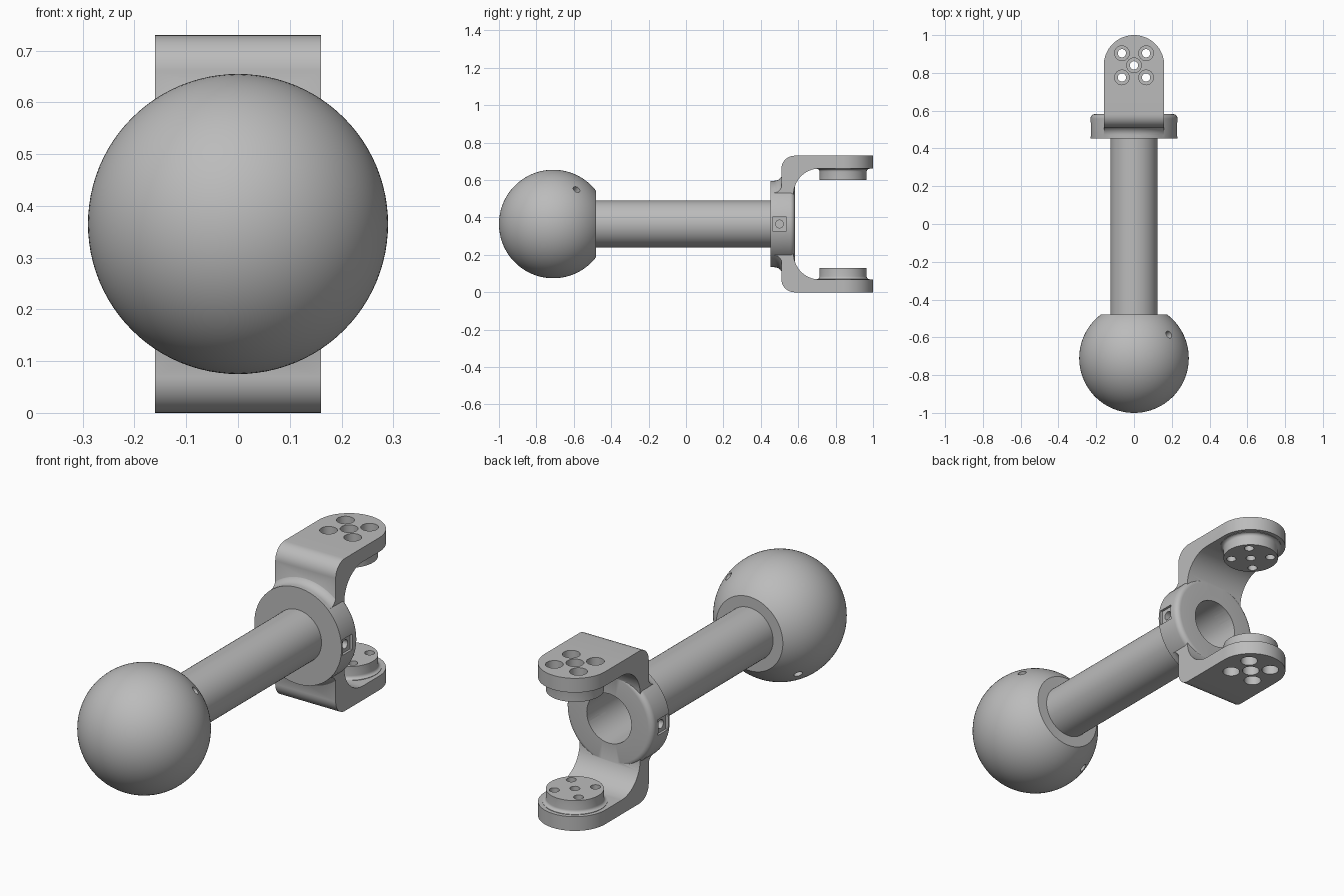
import bpy, bmesh
from math import cos, sin, pi, radians, sqrt
from mathutils import Matrix, Vector

if "Cube" in bpy.data.objects:
    bpy.data.objects.remove(bpy.data.objects["Cube"])

MID = 0.365          # height of the main axis
ALONG_Y = Matrix.Translation((0, 0, MID)) @ Matrix.Rotation(-pi / 2, 4, 'X')

metal = bpy.data.materials.new("grey_metal")
metal.use_nodes = True
GREY = (0.5, 0.5, 0.5, 1)
metal.diffuse_color = GREY
metal.node_tree.nodes["Principled BSDF"].inputs["Base Color"].default_value = GREY


def finish(name, bm, matrix=Matrix()):
    bmesh.ops.transform(bm, matrix=matrix, verts=bm.verts)
    bmesh.ops.recalc_face_normals(bm, faces=bm.faces)
    mesh = bpy.data.meshes.new(name)
    bm.to_mesh(mesh)
    bm.free()
    mesh.materials.append(metal)
    obj = bpy.data.objects.new(name, mesh)
    bpy.context.collection.objects.link(obj)
    return obj


def lathe(name, profile, matrix=Matrix(), steps=64, ring=False):
    """Spin (radius, height) points around z, then place with matrix."""
    bm = bmesh.new()
    verts = [bm.verts.new((r, 0, h)) for r, h in profile]
    edges = [bm.edges.new(p) for p in zip(verts, verts[1:])]
    if ring:
        edges.append(bm.edges.new((verts[-1], verts[0])))
    bmesh.ops.spin(bm, geom=verts + edges, cent=(0, 0, 0), axis=(0, 0, 1),
                   angle=2 * pi, steps=steps, use_merge=True)
    bmesh.ops.remove_doubles(bm, verts=bm.verts, dist=1e-5)
    return finish(name, bm, matrix)


def rod(name, r, h0, h1, matrix=Matrix(), steps=32):
    return lathe(name, [(0, h0), (r, h0), (r, h1), (0, h1)], matrix, steps)


def extrude(name, points, direction):
    bm = bmesh.new()
    face = bm.faces.new([bm.verts.new(p) for p in points])
    out = bmesh.ops.extrude_face_region(bm, geom=[face], use_keep_orig=True)
    moved = [v for v in out["geom"] if isinstance(v, bmesh.types.BMVert)]
    bmesh.ops.translate(bm, vec=direction, verts=moved)
    return finish(name, bm)


def box(name, size, centre):
    bm = bmesh.new()
    bmesh.ops.create_cube(bm, size=1)
    return finish(name, bm, Matrix.Translation(centre) @ Matrix.Diagonal((*size, 1)))


def arc(cx, cy, r, a0, a1, n=12):
    angles = [radians(a0 + (a1 - a0) * i / n) for i in range(n + 1)]
    return [(cx + r * cos(a), cy + r * sin(a)) for a in angles]


def combine(obj, other, operation):
    mod = obj.modifiers.new(operation.lower(), 'BOOLEAN')
    mod.operation, mod.object, mod.solver = operation, other, 'EXACT'
    bpy.context.view_layer.objects.active = obj
    bpy.ops.object.modifier_apply(modifier=mod.name)
    bpy.data.objects.remove(other)


def smooth(obj):
    bpy.ops.object.select_all(action='DESELECT')
    obj.select_set(True)
    bpy.context.view_layer.objects.active = obj
    bpy.ops.object.shade_smooth_by_angle(angle=radians(30))


# Ball with a flat where the shaft enters, and two opposite screw holes
R, CY, CUT = 0.29, -0.71, -0.48
end = 90 - math_deg if (math_deg := 0) else 52.5
ball = lathe("ball", arc(0, CY, R, -90, end, 48) + [(0, CUT)], ALONG_Y, 96)
for s in (1, -1):
    out = Vector((0.185 * s, 0.125, 0.185 * s)).normalized()
    place = Matrix.Translation((0, CY, MID)) @ out.to_track_quat('Z', 'Y').to_matrix().to_4x4()
    combine(ball, rod("screw_hole", 0.02, R - 0.08, R + 0.02, place, 24), 'DIFFERENCE')

# Hollow shaft
BORE, SHAFT = 0.118, 0.125
shaft = lathe("shaft", [(SHAFT, CUT - 0.01), (SHAFT, 0.5), (BORE, 0.5), (BORE, CUT - 0.01)],
              ALONG_Y, 64, ring=True)

# Fork: U-shaped side profile
W, TOP, BACK, WALL, TIP = 0.16, 0.73, 0.51, 0.575, 1.0
LOW, HIGH, RI, RO = 0.068, 0.662, 0.14, 0.07
side = ([(TIP, TOP)] + arc(BACK + RO, TOP - RO, RO, 90, 180)
        + arc(BACK + RO, RO, RO, 180, 270) + [(TIP, 0), (TIP, LOW)]
        + arc(WALL + RI, LOW + RI, RI, 270, 180, 16)
        + arc(WALL + RI, HIGH - RI, RI, 180, 90, 16) + [(TIP, HIGH)])
fork = extrude("fork", [(-W, y, z) for y, z in side], (2 * W, 0, 0))

# Rounded arm ends
plan = [(-0.3, 0.4), (0.3, 0.4), (0.3, 0.7), (W, 0.7)] + arc(0, TIP - W, W, 0, 180, 32) + [(-W, 0.7), (-0.3, 0.7)]
combine(fork, extrude("arm_outline", [(x, y, -0.1) for x, y in plan], (0, 0, 1)), 'INTERSECT')

# Collar around the shaft, with a fillet running up into the fork
RC = 0.231
flare = lathe("collar_fillet", [(0, 0.46), (RC - 0.001, 0.46)] + arc(RC + 0.045, 0.472, 0.045, 180, 90, 8)
              + [(RC + 0.045, 0.54), (0, 0.54)], ALONG_Y)
combine(flare, box("fillet_limit", (2 * W - 0.001, 1, 1), (0, 0.5, MID)), 'INTERSECT')
combine(fork, flare, 'UNION')
collar = lathe("collar", [(0, 0.453), (RC, 0.453)] + arc(RC - 0.025, 0.557, 0.025, 0, 90, 6)
               + [(0, 0.582)], ALONG_Y)
combine(fork, collar, 'UNION')

# Round bosses inside the arms, mirrored about the main axis
PIVOT = Matrix.Translation((0, TIP - W, MID))
for s in (1, -1):
    flip = PIVOT @ Matrix.Diagonal((1, 1, s, 1))
    boss = lathe("boss", [(0, 0.236), (0.126, 0.236), (0.126, 0.28)]
                 + arc(0.141, 0.28, 0.015, 180, 90, 5)[1:] + [(0.141, 0.32), (0, 0.32)], flip)
    combine(fork, boss, 'UNION')

# Shaft bore, then five stepped bolt holes in each arm
combine(fork, rod("bore", BORE, 0.4, 0.7, ALONG_Y, 64), 'DIFFERENCE')
for s in (1, -1):
    for x, y in [(0, 0), (1, 1), (1, -1), (-1, 1), (-1, -1)]:
        at = PIVOT @ Matrix.Translation((0.064 * x, 0.064 * y, 0)) @ Matrix.Diagonal((1, 1, s, 1))
        hole = lathe("bolt_hole", [(0, 0.2), (0.022, 0.2), (0.022, 0.31), (0.039, 0.31),
                                   (0.039, 0.4), (0, 0.4)], at, 24)
        combine(fork, hole, 'DIFFERENCE')

# Square recess with a set-screw hole on each side of the collar
for s in (1, -1):
    combine(fork, box("recess", (0.1, 0.075, 0.075), (s * 0.266, 0.5, MID)), 'DIFFERENCE')
    place = Matrix.Translation((0, 0.5, MID)) @ Matrix.Rotation(s * pi / 2, 4, 'Y')
    combine(fork, rod("set_screw_hole", 0.021, 0.15, 0.3, place, 24), 'DIFFERENCE')

for part in (ball, shaft, fork):
    smooth(part)
